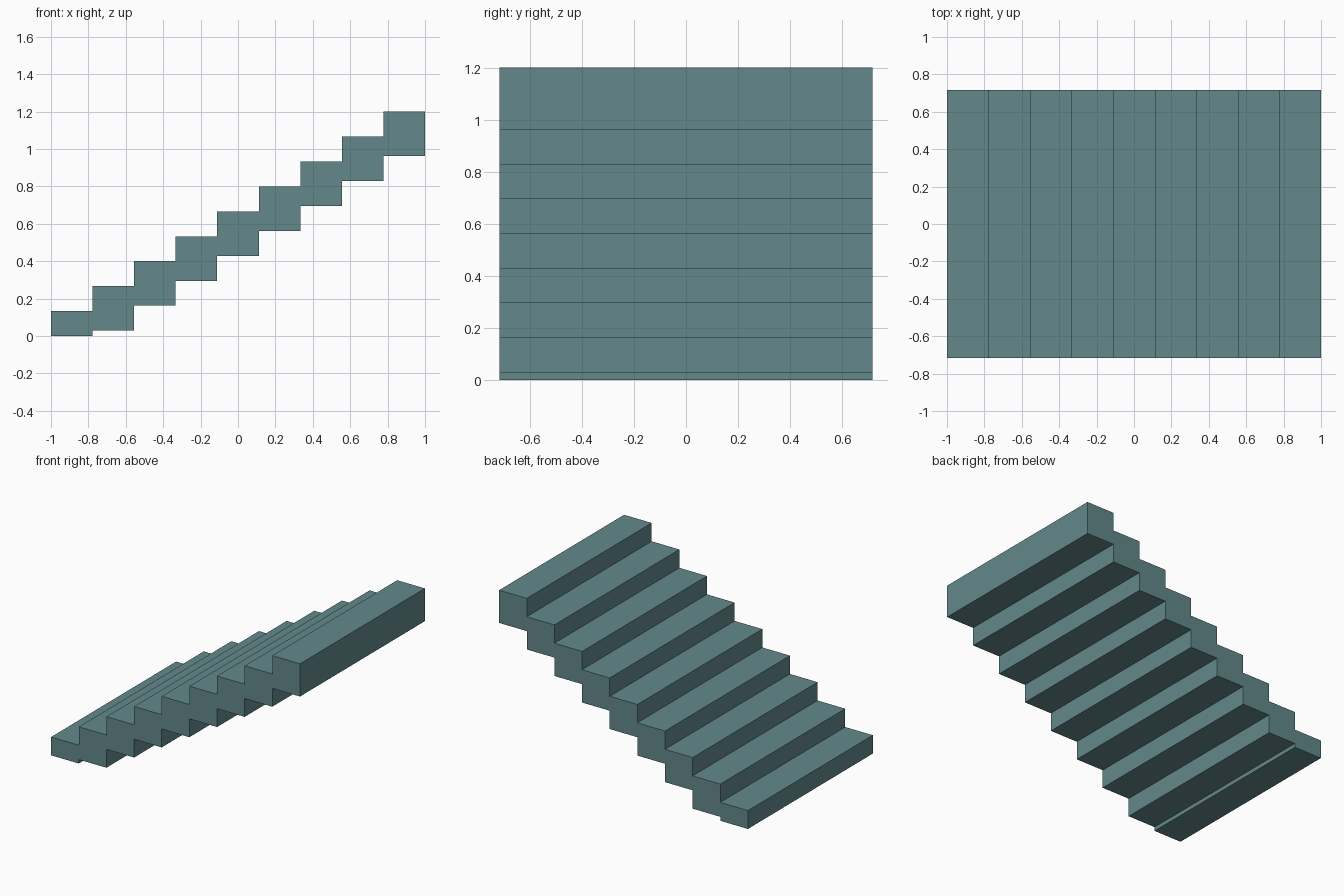
import bpy, bmesh

if "Cube" in bpy.data.objects:
    bpy.data.objects.remove(bpy.data.objects["Cube"])

STEPS = 9
RUN = 2 / STEPS
RISE = 1.2 / STEPS
THICK = 0.238
HALF = 0.717

mat = bpy.data.materials.new("grey teal")
mat.diffuse_color = (0.125, 0.25, 0.26, 1)
mat.use_nodes = True
mat.node_tree.nodes["Principled BSDF"].inputs["Base Color"].default_value = mat.diffuse_color

# Stepped side profile: treads on top, matching steps underneath
top, under = [], []
for i in range(STEPS):
    x0, x1 = -1 + i * RUN, -1 + (i + 1) * RUN
    z = (i + 1) * RISE
    low = max(0, z - THICK)
    top += [(x0, z), (x1, z)]
    under += [(x0, low), (x1, low)]
profile = under + top[::-1]

# Extrude the profile across the stair width
bm = bmesh.new()
face = bm.faces.new([bm.verts.new((x, -HALF, z)) for x, z in profile])
ext = bmesh.ops.extrude_face_region(bm, geom=[face])
verts = [g for g in ext["geom"] if isinstance(g, bmesh.types.BMVert)]
bmesh.ops.translate(bm, verts=verts, vec=(0, 2 * HALF, 0))
bmesh.ops.recalc_face_normals(bm, faces=bm.faces)

mesh = bpy.data.meshes.new("staircase")
bm.to_mesh(mesh)
bm.free()
mesh.materials.append(mat)
bpy.context.collection.objects.link(bpy.data.objects.new("staircase", mesh))
